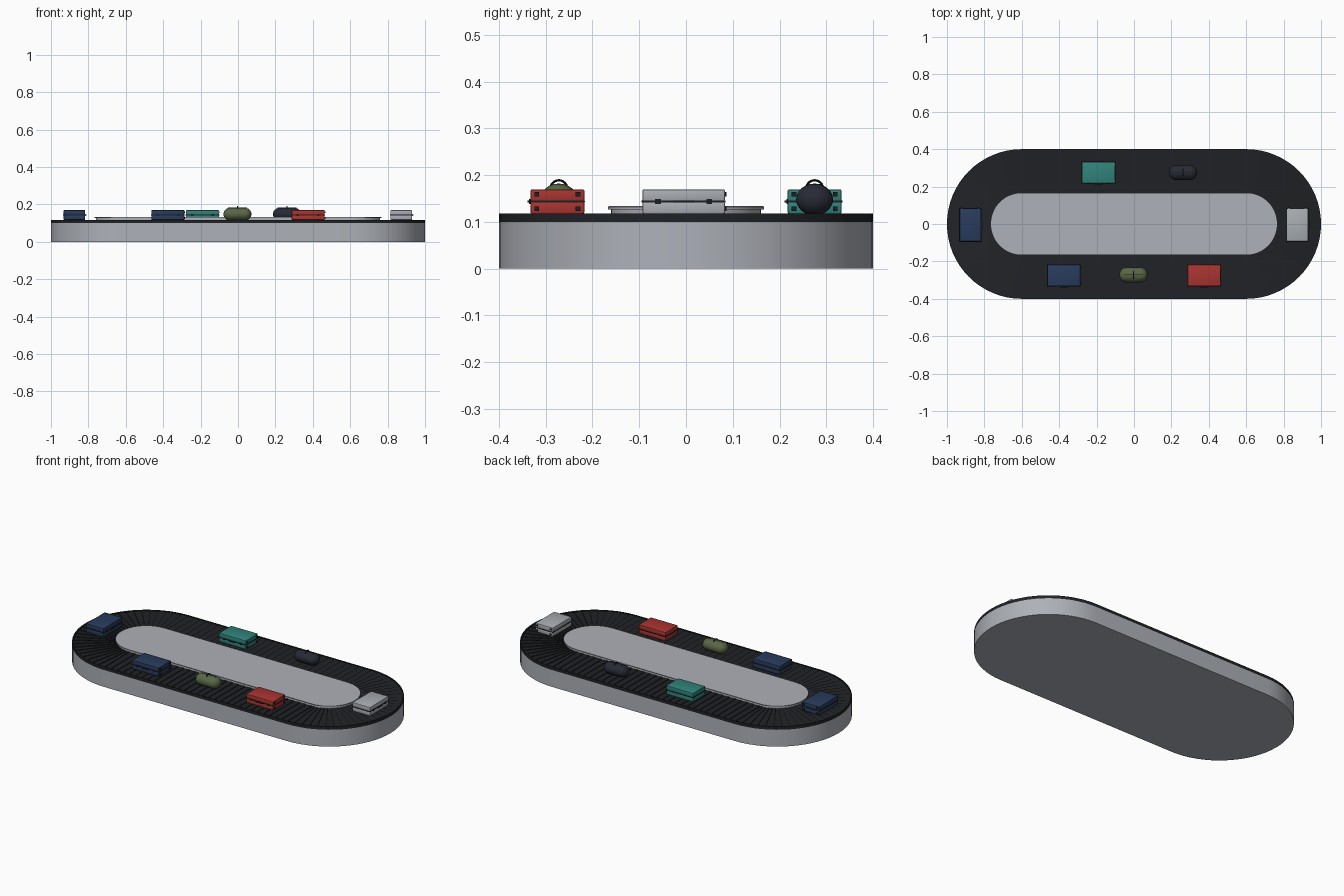
import bpy, bmesh
from math import sin, cos, pi
from mathutils import Matrix, Vector

cube = bpy.data.objects.get("Cube")
if cube:
    bpy.data.objects.remove(cube)

HALF = 0.6       # half length of the straight run
TOP = 0.117      # height the luggage rests on


def material(name, rgb):
    m = bpy.data.materials.new(name)
    m.use_nodes = True
    m.diffuse_color = (*rgb, 1)
    bsdf = m.node_tree.nodes["Principled BSDF"]
    bsdf.inputs["Base Color"].default_value = (*rgb, 1)
    bsdf.inputs["Roughness"].default_value = 0.6
    return m


STEEL = material("steel", (0.42, 0.44, 0.48))
RUBBER = material("rubber", (0.015, 0.016, 0.019))
BLACK = material("black_trim", (0.012, 0.013, 0.016))
RED = material("red", (0.4, 0.035, 0.03))
BLUE = material("blue", (0.022, 0.045, 0.11))
TEAL = material("teal", (0.03, 0.23, 0.2))
SILVER = material("silver", (0.4, 0.42, 0.45))
OLIVE = material("olive", (0.1, 0.13, 0.06))
NAVY = material("dark_navy", (0.02, 0.023, 0.035))


def finish(name, bm, mats, smooth=True):
    bmesh.ops.recalc_face_normals(bm, faces=bm.faces)
    mesh = bpy.data.meshes.new(name)
    bm.to_mesh(mesh)
    bm.free()
    for m in mats:
        mesh.materials.append(m)
    obj = bpy.data.objects.new(name, mesh)
    bpy.context.collection.objects.link(obj)
    if smooth:
        bpy.ops.object.select_all(action='DESELECT')
        obj.select_set(True)
        bpy.context.view_layer.objects.active = obj
        bpy.ops.object.shade_smooth_by_angle(angle=pi / 6)
    return obj


def outline(r, arc=32, straight=1):
    """Stadium-shaped loop of (x, y) points."""
    pts = []
    for side in (1, -1):
        for i in range(arc):
            a = -pi / 2 + pi * i / arc
            pts.append((side * (HALF + r * cos(a)), side * r * sin(a)))
        for i in range(straight):
            pts.append((side * HALF * (1 - 2 * i / straight), side * r))
    return pts


def sweep(name, profile, mat, ring):
    """Carry an (r, z) profile around the stadium, as a ring or a capped solid."""
    bm = bmesh.new()
    loops = [[bm.verts.new((x, y, z)) for x, y in outline(r)] for r, z in profile]
    pairs = list(zip(loops, loops[1:]))
    if ring:
        pairs.append((loops[-1], loops[0]))
    else:
        bm.faces.new(loops[0])
        bm.faces.new(loops[-1])
    for a, b in pairs:
        for i in range(len(a)):
            j = (i + 1) % len(a)
            bm.faces.new((a[i], a[j], b[j], b[i]))
    return finish(name, bm, [mat])


# Carousel body, island and belt
sweep("base_wall", [(0.16, 0), (0.4, 0), (0.4, 0.1), (0.16, 0.1)], STEEL, True)
sweep("belt_bed", [(0.16, 0.1), (0.4, 0.1), (0.4, 0.118), (0.393, 0.118),
                   (0.393, 0.111), (0.16, 0.111)], RUBBER, True)
sweep("centre_island", [(0.16, 0), (0.16, 0.127), (0.167, 0.127),
                        (0.167, 0.132), (0.164, 0.134)], STEEL, False)

# Overlapping belt slats, each rising towards the next
bm = bmesh.new()
inner, outer = outline(0.161, 28, 30), outline(0.392, 28, 30)
for i in range(len(inner)):
    j = (i + 1) % len(inner)
    low, high = 0.1125, 0.1165
    v = [bm.verts.new(p) for p in (
        (*inner[i], low), (*outer[i], low), (*outer[j], high), (*inner[j], high),
        (*outer[j], low), (*inner[j], low))]
    bm.faces.new(v[:4])
    bm.faces.new((v[3], v[2], v[4], v[5]))
    bm.faces.new((v[1], v[4], v[2]))
    bm.faces.new((v[0], v[3], v[5]))
    bm.faces.new((v[0], v[5], v[4], v[1]))
finish("belt_slats", bm, [RUBBER], smooth=False)


def box(bm, centre, size, slot=0, bevel=0):
    mat = Matrix.Translation(centre) @ Matrix.Diagonal((*size, 1))
    verts = bmesh.ops.create_cube(bm, size=1, matrix=mat)["verts"]
    faces = {f for v in verts for f in v.link_faces}
    for f in faces:
        f.material_index = slot
    if bevel:
        edges = list({e for f in faces for e in f.edges})
        bmesh.ops.bevel(bm, geom=edges, offset=bevel, segments=2,
                        profile=0.5, affect='EDGES')


def suitcase(name, x, y, turn, mat):
    """Hard case lying flat: two shells, dark seam, end feet and a side handle."""
    bm = bmesh.new()
    length, width, height = 0.176, 0.115, 0.053
    half = height / 2
    for z in (half / 2, half * 1.5):
        box(bm, (0, 0, z), (length, width, half - 0.001), 0, 0.003)
    box(bm, (0, 0, half), (length + 0.004, width + 0.004, 0.004), 1)
    for sy in (-1, 1):
        for z in (0.011, 0.042):
            box(bm, (length / 2, sy * 0.044, z), (0.008, 0.01, 0.009), 1)
    # Handle with its two mounts, and a pair of latches
    box(bm, (0, -width / 2 - 0.005, half), (0.042, 0.004, 0.005), 1)
    for sx in (-1, 1):
        box(bm, (sx * 0.02, -width / 2 - 0.002, half), (0.005, 0.006, 0.005), 1)
        box(bm, (sx * 0.055, -width / 2, half), (0.012, 0.006, 0.01), 1)
    obj = finish(name, bm, [mat, BLACK])
    obj.location = (x, y, TOP)
    obj.rotation_euler.z = turn


suitcase("blue_suitcase_front", -0.375, -0.275, 0, BLUE)
suitcase("red_suitcase", 0.375, -0.275, 0, RED)
suitcase("teal_suitcase", -0.19, 0.275, 0, TEAL)
suitcase("silver_suitcase", 0.873, -0.005, pi / 2, SILVER)
suitcase("blue_suitcase_end", -0.875, -0.005, pi / 2, BLUE)


def duffel(name, x, y, mat):
    """Rounded barrel bag with a zip and an arched handle."""
    bm = bmesh.new()
    profile = [(-0.075, 0)]
    for i in range(1, 8):
        a = pi / 2 * i / 7
        profile.append((-0.04 - 0.035 * cos(a), sin(a)))
    profile += [(-px, r) for px, r in reversed(profile)]
    verts = [bm.verts.new((px, 0, r * 0.034)) for px, r in profile]
    edges = [bm.edges.new(p) for p in zip(verts, verts[1:])]
    bmesh.ops.spin(bm, geom=verts + edges, cent=(0, 0, 0), axis=(1, 0, 0),
                   angle=2 * pi, steps=24)
    bmesh.ops.remove_doubles(bm, verts=bm.verts, dist=0.0002)
    bmesh.ops.scale(bm, vec=(1, 1.16, 1), verts=bm.verts)
    box(bm, (0, 0, 0.0335), (0.1, 0.003, 0.002), 1)
    # Handle: a tube swept over an arch
    rings = []
    for i in range(13):
        a = pi * i / 12
        out = Vector((0, cos(a), sin(a)))
        mid = Vector((0, 0, 0.023)) + out * 0.018
        ring = []
        for k in range(8):
            b = 2 * pi * k / 8
            ring.append(bm.verts.new(mid + (out * cos(b) + Vector((sin(b), 0, 0))) * 0.0025))
        rings.append(ring)
    for p, q in zip(rings, rings[1:]):
        for k in range(8):
            n = (k + 1) % 8
            bm.faces.new((p[k], p[n], q[n], q[k])).material_index = 1
    obj = finish(name, bm, [mat, BLACK])
    obj.location = (x, y, TOP + 0.031)


duffel("olive_duffel", -0.003, -0.272, OLIVE)
duffel("navy_duffel", 0.262, 0.275, NAVY)
